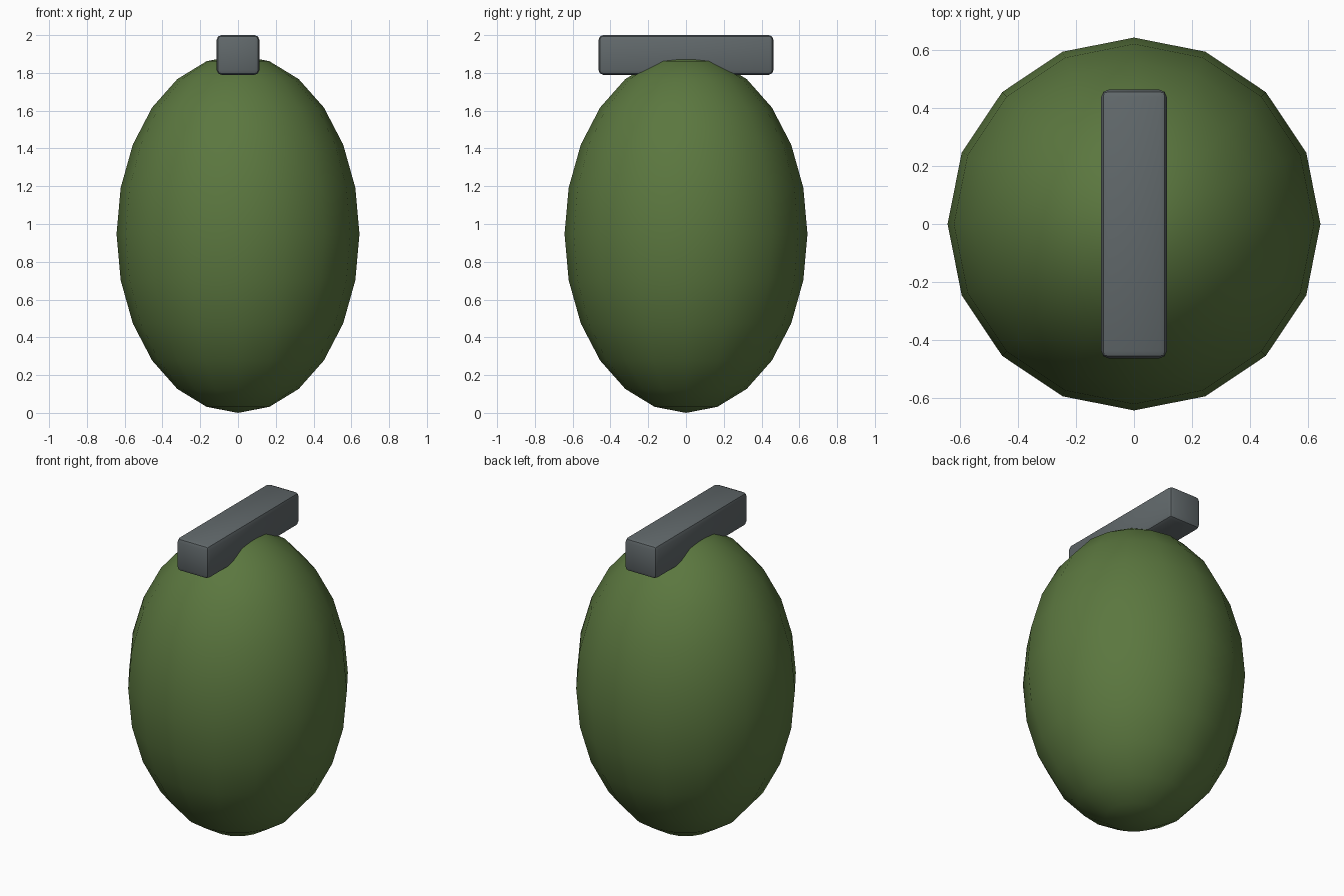
import bpy

# Remove the default cube
default = bpy.data.objects.get("Cube")
if default:
    bpy.data.objects.remove(default, do_unlink=True)


def make_material(name, color):
    mat = bpy.data.materials.new(name)
    mat.use_nodes = True
    mat.diffuse_color = (*color, 1)
    bsdf = next(n for n in mat.node_tree.nodes if n.type == 'BSDF_PRINCIPLED')
    bsdf.inputs["Base Color"].default_value = (*color, 1)
    return mat


def finish(name, scale, mat):
    obj = bpy.context.object
    obj.name = name
    obj.scale = scale
    bpy.ops.object.transform_apply(location=False, rotation=False, scale=True)
    obj.data.materials.append(mat)
    return obj


olive = make_material("olive_green", (0.105, 0.185, 0.05))
steel = make_material("steel_grey", (0.12, 0.14, 0.147))

RADIUS, HALF_HEIGHT = 0.643, 0.947

# Egg-shaped body
bpy.ops.mesh.primitive_uv_sphere_add(segments=16, ring_count=12, radius=1,
                                     location=(0, 0, HALF_HEIGHT))
finish("body", (RADIUS, RADIUS, HALF_HEIGHT), olive)
bpy.ops.object.shade_smooth()

# Bevelled lever bar across the top
bpy.ops.mesh.primitive_cube_add(size=1, location=(0, 0, 1.895))
lever = finish("lever", (0.226, 0.926, 0.21), steel)
bevel = lever.modifiers.new("rounded_edges", 'BEVEL')
bevel.width = 0.025
bevel.segments = 2
bpy.ops.object.modifier_apply(modifier=bevel.name)
bpy.ops.object.shade_smooth_by_angle()
